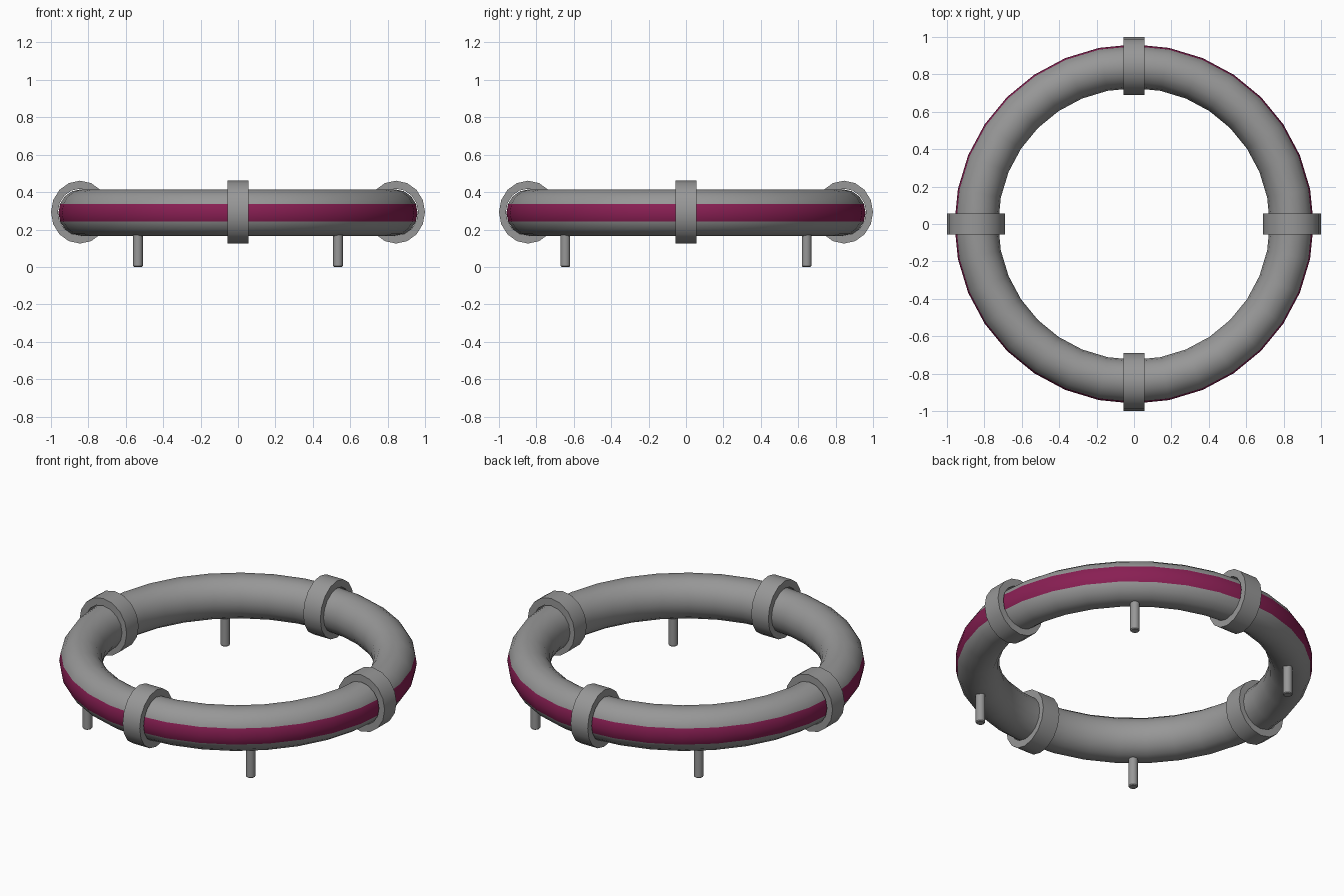
import bpy
import bmesh
import math

if "Cube" in bpy.data.objects:
    bpy.data.objects.remove(bpy.data.objects["Cube"])

MAJOR, MID_Z = 0.843, 0.29       # ring centre line
RH, RV = 0.117, 0.124            # ring tube half width / half height
SEG, SIDES = 32, 16


def material(name, rgb):
    m = bpy.data.materials.new(name)
    m.diffuse_color = (*rgb, 1)
    m.use_nodes = True
    m.node_tree.nodes["Principled BSDF"].inputs["Base Color"].default_value = m.diffuse_color
    return m


GREY = material("grey", (0.31, 0.31, 0.31))
STRIPE = material("stripe", (0.25, 0.0135, 0.087))


def finish(name, bm, angle=35):
    bmesh.ops.recalc_face_normals(bm, faces=bm.faces)
    me = bpy.data.meshes.new(name)
    bm.to_mesh(me)
    bm.free()
    me.materials.append(GREY)
    me.materials.append(STRIPE)
    ob = bpy.data.objects.new(name, me)
    bpy.context.collection.objects.link(ob)
    bpy.ops.object.select_all(action='DESELECT')
    ob.select_set(True)
    bpy.context.view_layer.objects.active = ob
    bpy.ops.object.shade_smooth_by_angle(angle=math.radians(angle))
    return ob


def closed_grid(rows, stripe=()):
    """Skin a list of closed loops into a closed ring; stripe = columns using material 1."""
    bm = bmesh.new()
    loops = [[bm.verts.new(p) for p in row] for row in rows]
    n, m = len(loops), len(loops[0])
    for i in range(n):
        for j in range(m):
            a, b = loops[i], loops[(i + 1) % n]
            k = (j + 1) % m
            f = bm.faces.new((a[j], b[j], b[k], a[k]))
            f.material_index = 1 if j in stripe else 0
    return bm


# Float ring with coloured stripe around the outside
rows = []
for i in range(SEG):
    t = math.tau * i / SEG
    row = []
    for j in range(SIDES):
        p = math.tau * j / SIDES
        r = MAJOR + RH * math.cos(p)
        row.append((r * math.cos(t), r * math.sin(t), MID_Z + RV * math.sin(p)))
    rows.append(row)
finish("ring", closed_grid(rows, stripe=(0, SIDES - 1)), 60)

# Four collars clamped around the ring
HALF = 0.056
section = [(0.155, 0.168, -HALF), (0.155, 0.168, HALF),
           (0.118, 0.125, HALF), (0.118, 0.125, -HALF)]
for k, side in enumerate(("right", "back", "left", "front")):
    a = k * math.pi / 2
    c, s = math.cos(a), math.sin(a)
    rows = []
    for i in range(16):
        p = math.tau * i / 16
        row = []
        for h, v, w in section:
            r = 0.845 + h * math.cos(p)
            row.append((r * c - w * s, r * s + w * c, MID_Z + 0.003 + v * math.sin(p)))
        rows.append(row)
    finish(side + "_collar", closed_grid(rows))

# Four short legs with slightly eased feet
for sx, nx in ((-1, "left"), (1, "right")):
    for sy, ny in ((-1, "front"), (1, "back")):
        bm = bmesh.new()
        bmesh.ops.create_cone(bm, cap_ends=True, segments=12, radius1=0.026,
                              radius2=0.026, depth=0.19)
        bmesh.ops.translate(bm, verts=bm.verts, vec=(sx * 0.535, sy * 0.645, 0.095))
        rim = [e for e in bm.edges if all(v.co.z < 0.01 for v in e.verts)]
        bmesh.ops.bevel(bm, geom=rim, offset=0.005, segments=1, affect='EDGES')
        finish(f"{ny}_{nx}_leg", bm, 40)
